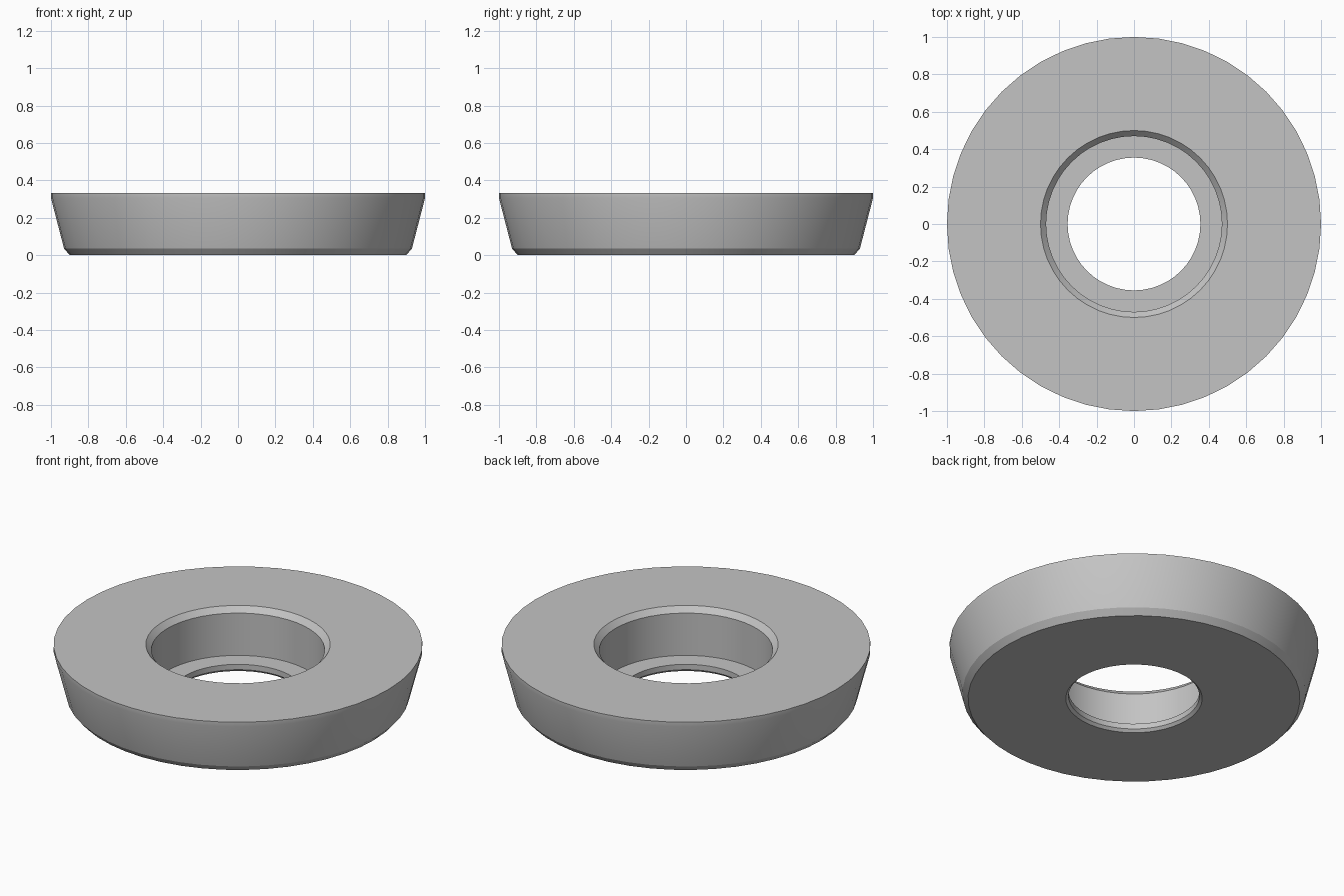
import bpy
import bmesh
import math

SEGMENTS = 48

cube = bpy.data.objects.get("Cube")
if cube:
    bpy.data.objects.remove(cube, do_unlink=True)

# Plain grey material
grey = bpy.data.materials.new("plain grey")
grey.use_nodes = True
colour = (0.55, 0.55, 0.55, 1)
grey.diffuse_color = colour
grey.node_tree.nodes["Principled BSDF"].inputs["Base Color"].default_value = colour

# Ring cross-section as (radius, height), from the bottom outwards
profile = [
    (0.37, 0), (0.90, 0),          # underside
    (0.93, 0.035),                 # lower outer chamfer
    (1.0, 0.305), (1.0, 0.332),    # tapered wall and straight lip
    (0.50, 0.332),                 # top face
    (0.47, 0.30),                  # counterbore chamfer
    (0.47, 0.047),                 # counterbore wall
    (0.355, 0.047),                # seat ledge
    (0.355, 0.015),                # through hole
]

# Revolve the closed cross-section into a ring
bm = bmesh.new()
rings = []
for i in range(SEGMENTS):
    a = math.tau * i / SEGMENTS
    rings.append([bm.verts.new((r * math.cos(a), r * math.sin(a), z)) for r, z in profile])
for i, ring in enumerate(rings):
    following = rings[(i + 1) % SEGMENTS]
    for j in range(len(profile)):
        k = (j + 1) % len(profile)
        bm.faces.new((ring[j], following[j], following[k], ring[k]))
bmesh.ops.recalc_face_normals(bm, faces=bm.faces)

mesh = bpy.data.meshes.new("counterbored_ring")
bm.to_mesh(mesh)
bm.free()
mesh.materials.append(grey)
ring_object = bpy.data.objects.new("counterbored_ring", mesh)
bpy.context.collection.objects.link(ring_object)

# Smooth round walls, crisp chamfer edges
bpy.ops.object.select_all(action="DESELECT")
ring_object.select_set(True)
bpy.context.view_layer.objects.active = ring_object
bpy.ops.object.shade_smooth_by_angle(angle=math.radians(20))
